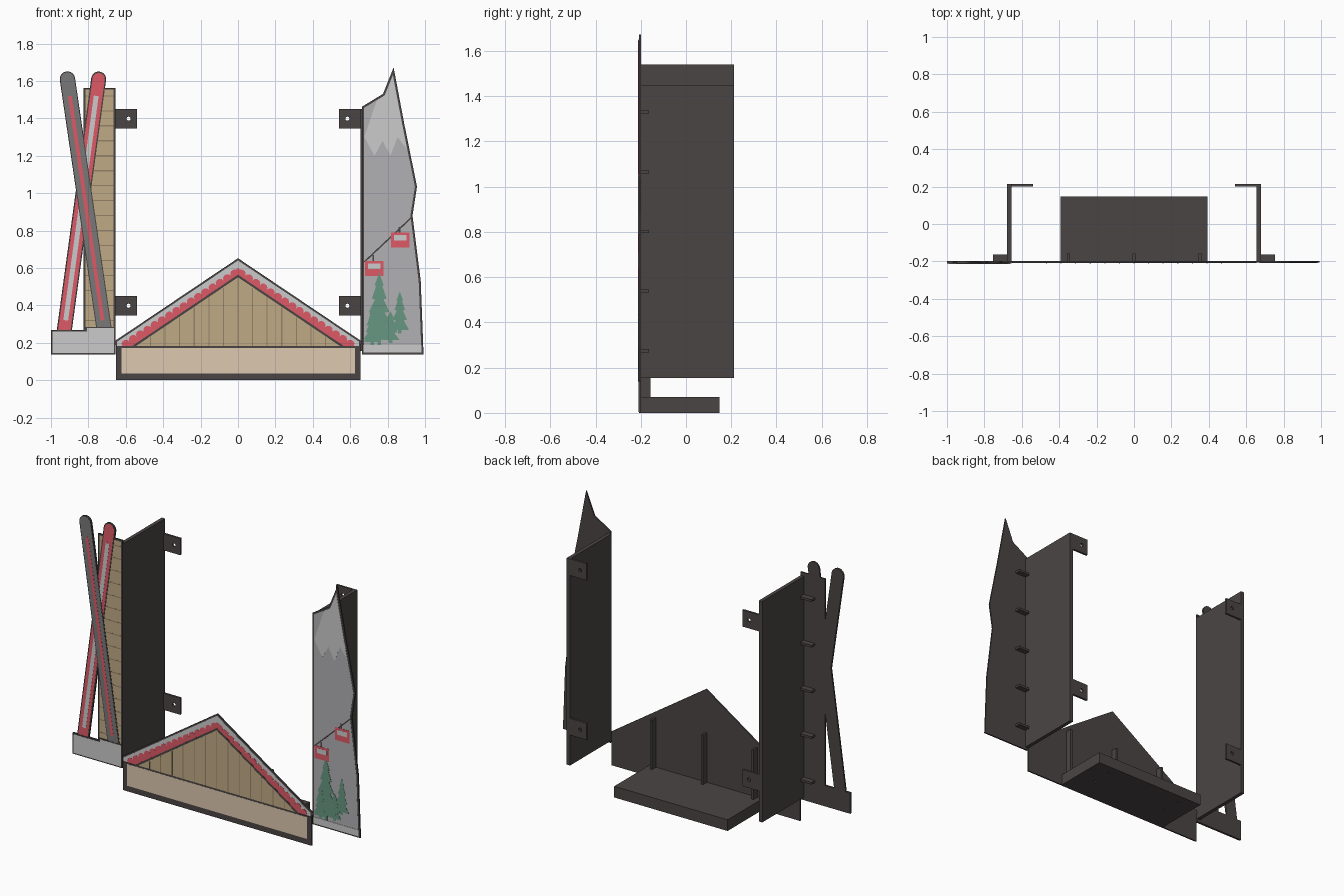
import bpy, bmesh
from math import sin, cos, pi, atan2
from mathutils import Vector, geometry

if "Cube" in bpy.data.objects:
    bpy.data.objects.remove(bpy.data.objects["Cube"])

FACE, BACK, STEP = -0.207, -0.198, 0.0007   # artwork plane, rear of the front boards, layer height


def material(name, r, g, b):
    m = bpy.data.materials.new(name)
    m.diffuse_color = (r, g, b, 1)
    m.use_nodes = True
    m.node_tree.nodes["Principled BSDF"].inputs["Base Color"].default_value = m.diffuse_color
    return m


DARK = material("charcoal", .07, .06, .058)
WOOD = material("wood", .53, .40, .24)
GROOVE = material("groove", .30, .22, .13)
TAN = material("tan", .73, .58, .43)
SNOW = material("snow", .85, .85, .84)
RED = material("red", .73, .10, .135)
GREEN = material("green", .135, .31, .22)
ROCK = material("rock", .44, .44, .46)
STEEL = material("steel", .19, .19, .19)


def plate(name, pts, y0, y1, mat, holes=()):
    """Extrude an x-z outline (optionally with holes) from y0 to y1."""
    bm = bmesh.new()
    loops = [[bm.verts.new((x, y1, z)) for x, z in loop] for loop in (pts, *holes)]
    if holes:
        edges = [bm.edges.new((l[i - 1], l[i])) for l in loops for i in range(len(l))]
        bmesh.ops.triangle_fill(bm, edges=edges, use_beauty=True)
    else:
        bm.faces.new(loops[0])
    out = bmesh.ops.extrude_face_region(bm, geom=bm.faces[:])["geom"]
    bmesh.ops.translate(bm, vec=(0, y0 - y1, 0),
                        verts=[v for v in out if isinstance(v, bmesh.types.BMVert)])
    bmesh.ops.recalc_face_normals(bm, faces=bm.faces[:])
    me = bpy.data.meshes.new(name)
    bm.to_mesh(me)
    bm.free()
    me.materials.append(mat)
    ob = bpy.data.objects.new(name, me)
    bpy.context.collection.objects.link(ob)
    return ob


def rect(x0, x1, z0, z1):
    return [(x0, z0), (x1, z0), (x1, z1), (x0, z1)]


def circle(x, z, r, n=16):
    return [(x + r * cos(2 * pi * i / n), z + r * sin(2 * pi * i / n)) for i in range(n)]


def box(name, x0, x1, y0, y1, z0, z1, mat=DARK):
    return plate(name, rect(x0, x1, z0, z1), y0, y1, mat)


def layer(name, pts, k, mat):
    return plate(name, pts, FACE - STEP * k, FACE, mat)


def inset(pts, d):
    """Move every edge of an outline inward by d."""
    p = [Vector(q) for q in pts]
    n = len(p)
    s = 1 if sum(p[i - 1].cross(p[i]) for i in range(n)) > 0 else -1
    lines = []
    for i in range(n):
        e = (p[(i + 1) % n] - p[i]).normalized()
        off = Vector((-e.y, e.x)) * d * s
        lines.append((p[i] + off, p[(i + 1) % n] + off))
    res = []
    for i in range(n):
        hit = geometry.intersect_line_line_2d
        a, b = lines[i - 1]
        c, f = lines[i]
        u, v = b - a, f - c
        den = u.cross(v)
        res.append(tuple(c if abs(den) < 1e-9 else a + u * ((c - a).cross(v) / den)))
    return res


def outlined(name, pts, k, mat, edge=.01):
    """Dark board with a coloured, slightly smaller face."""
    plate(name + "_board", pts, FACE - STEP * k, BACK, DARK)
    layer(name + "_face", inset(pts, edge), k + 1, mat)


def strip(p, q, w, rounded=False):
    """Band from p up to q, half width w, optionally round at q."""
    p, q = Vector(p), Vector(q)
    d = (q - p).normalized()
    n = Vector((d.y, -d.x))
    pts = [p - n * w, p + n * w]
    a = atan2(n.y, n.x)
    steps = 10 if rounded else 1
    pts += [q + w * Vector((cos(a + pi * i / steps), sin(a + pi * i / steps)))
            for i in range(steps + 1)]
    return [tuple(v) for v in pts]


# Side panels, stiffening pegs and wall brackets
for side, s, top in (("left", -1, 1.54), ("right", 1, 1.45)):
    inner, outer = s * .655, s * .678
    box(side + "_side_panel", min(inner, outer), max(inner, outer), BACK, .213, .155, top)
    for i in range(5):
        z = .275 + i * (top - .275 - .12) / 4
        ends = sorted((outer, s * .755))
        box(f"{side}_peg_{i}", *ends, BACK, -.164, z - .007, z + .007)
    for j, z in enumerate((.398, 1.398)):
        ends = sorted((outer, s * .54))
        plate(f"{side}_bracket_{j}", rect(*ends, z - .052, z + .052), .200, .213, DARK,
              [circle(s * .585, z, .011)])

# Shelf with blind screw holes, and upright ribs
shelf = box("shelf", -.392, .394, BACK, .148, 0, .07)
for i, (x, y) in enumerate([(-.27, -.04), (-.27, .09), (.27, -.04), (.27, .09)]):
    bpy.ops.mesh.primitive_cylinder_add(vertices=12, radius=.008, depth=.06, location=(x, y, 0))
    cutter = bpy.context.object
    cutter.name = f"screw_hole_cutter_{i}"
    cutter.hide_render = True
    cutter.display_type = 'WIRE'
    mod = shelf.modifiers.new("screw_hole", 'BOOLEAN')
    mod.object, mod.operation = cutter, 'DIFFERENCE'
for i, x in enumerate((-.35, 0, .353)):
    box(f"rib_{i}", x - .007, x + .007, BACK, -.158, .07, .38)

# Gable front: board, snow band, scalloped trim, planked wall
plate("gable_board", [(-.652, 0), (.655, 0), (.655, .185), (.665, .205), (0, .652),
                      (-.665, .205), (-.652, .185)], FACE, BACK, DARK)
layer("roof_snow", [(-.648, .183), (.648, .183), (.648, .205), (0, .64), (-.648, .205)], 1, SNOW)
a, b, bumps = Vector((.62, .183)), Vector((0, .583)), 16
d = (b - a) / bumps
up = Vector((-d.y, d.x)) * -1
half = [a + d * (i + .5 - .5 * cos(pi * t / 5)) + up * (.45 * sin(pi * t / 5))
        for i in range(bumps) for t in range(5)]
trim = [tuple(v) for v in half] + [(0, .6)] + [(-v.x, v.y) for v in reversed(half)]
layer("scalloped_trim", trim, 2, RED)
layer("gable_edge", [(-.57, .18), (.57, .18), (0, .564)], 3, DARK)
layer("gable_wall", [(-.545, .183), (.545, .183), (0, .55)], 4, WOOD)
for i in range(-6, 7):
    x = i * .078
    layer(f"gable_groove_{i + 6}", rect(x - .003, x + .003, .183, .55 - abs(x) * .673 - .004), 5, GROOVE)
layer("front_panel_frame", rect(-.652, .655, .005, .18), 3, DARK)
layer("front_panel", rect(-.622, .625, .036, .172), 4, TAN)

# Planked post, crossed skis and snow mound on the left
outlined("plank_post", rect(-.825, -.655, .2, 1.563), 0, WOOD)
for i in range(16):
    z = .32 + i * .08
    layer(f"post_groove_{i}", rect(-.815, -.665, z - .003, z + .003), 1.5, GROOVE)
outlined("red_ski", strip((-.935, .22), (-.745, 1.61), .04, True), 2, RED, .007)
layer("red_ski_stripe", strip((-.921, .32), (-.758, 1.52), .013), 4, SNOW)
outlined("grey_ski", strip((-.708, .22), (-.912, 1.61), .041, True), 5, STEEL, .005)
layer("grey_ski_stripe", strip((-.724, .32), (-.899, 1.52), .010), 7, RED)
outlined("snow_mound", [(-1, .138), (-.655, .138), (-.655, .285), (-.815, .285),
                        (-.815, .268), (-1, .268)], 7, SNOW, .007)

# Mountain on the right
outlined("mountain", [(.662, .138), (.992, .138), (.990, .19), (.977, .53), (.933, .88), (.957, 1.035),
                      (.888, 1.375), (.832, 1.672), (.775, 1.53), (.662, 1.462)], 0, ROCK, .011)
layer("snow_cap", [(.675, 1.30), (.73, 1.20), (.773, 1.28), (.815, 1.20), (.853, 1.30), (.903, 1.235),
                   (.877, 1.37), (.828, 1.625), (.783, 1.521), (.742, 1.496)], 2, SNOW)
layer("mountain_snow_base", rect(.67, .981, .147, .187), 4, SNOW)

# Cable and gondolas
layer("cable", strip((.675, .632), (.93, .872), .004), 2, DARK)
for i, (x, z) in enumerate(((.728, .598), (.868, .75))):
    layer(f"gondola_hanger_{i}", strip((x - .005, z), (x - .005, z + .07), .005), 2.5, DARK)
    layer(f"gondola_{i}", rect(x - .05, x + .05, z - .04, z + .04), 3, RED)
    layer(f"gondola_window_{i}", rect(x - .034, x + .034, z - .004, z + .026), 4, SNOW)


def tree(name, x, z0, z1, w, k, tiers=4):
    """Fir tree outline made of stacked, widening tiers."""
    h = (z1 - z0) * .92 / tiers
    right = [(.01, z0), (.01, z0 + (z1 - z0) * .08)]
    for t in range(tiers):
        z = z0 + (z1 - z0) * .08 + t * h
        right.append((w * (1 - t / (tiers + .6)), z + .004 * (t > 0)))
        if t < tiers - 1:
            right.append((w * (1 - t / (tiers + .6)) * .42, z + h))
    pts = [(x + u, z) for u, z in right] + [(x, z1)] + [(x - u, z) for u, z in reversed(right)]
    layer(name, pts, k, GREEN)


tree("tall_tree", .755, .187, .575, .085, 3.4, 5)
tree("middle_tree", .865, .25, .475, .05, 2.6)
tree("small_tree", .718, .187, .40, .045, 3.8)
tree("low_tree", .815, .2, .37, .05, 3)
